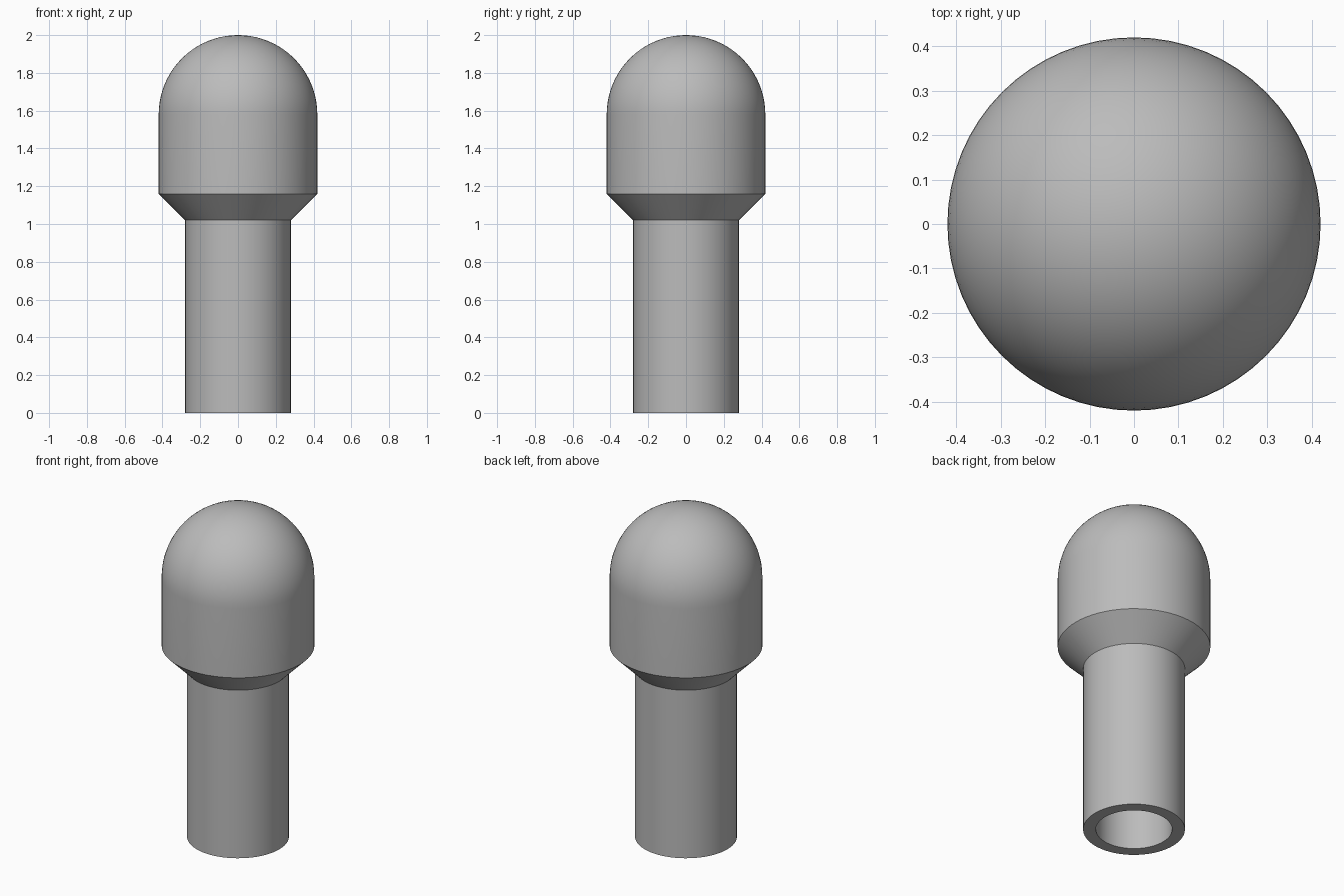
import bpy
import bmesh
from math import sin, cos, pi, radians

cube = bpy.data.objects.get("Cube")
if cube:
    bpy.data.objects.remove(cube, do_unlink=True)

SEGMENTS = 64
HEAD_R, STEM_R, BORE_R = 0.42, 0.28, 0.21
COLLAR_Z, HEAD_Z, DOME_Z = 1.02, 1.16, 1.58
DOME_STEPS = 20

# Plain grey material
grey = bpy.data.materials.new("plain grey")
grey.use_nodes = True
color = (0.5, 0.5, 0.5, 1)
grey.diffuse_color = color
grey.node_tree.nodes["Principled BSDF"].inputs["Base Color"].default_value = color


def lathe(name, profile):
    """Revolve a list of (radius, height) points about the z axis."""
    bm = bmesh.new()
    verts = [bm.verts.new((r, 0, z)) for r, z in profile]
    edges = [bm.edges.new(pair) for pair in zip(verts, verts[1:])]
    bmesh.ops.spin(bm, geom=verts + edges, cent=(0, 0, 0), axis=(0, 0, 1),
                   angle=2 * pi, steps=SEGMENTS, use_duplicate=False)
    bmesh.ops.remove_doubles(bm, verts=bm.verts, dist=0.0005)
    bmesh.ops.recalc_face_normals(bm, faces=bm.faces)
    mesh = bpy.data.meshes.new(name)
    bm.to_mesh(mesh)
    bm.free()
    mesh.materials.append(grey)
    obj = bpy.data.objects.new(name, mesh)
    bpy.context.collection.objects.link(obj)
    bpy.ops.object.select_all(action="DESELECT")
    obj.select_set(True)
    bpy.context.view_layer.objects.active = obj
    bpy.ops.object.shade_smooth_by_angle(angle=radians(30))
    return obj


# Blind bore, hollow stem, flared collar and straight head wall
profile = [(0, COLLAR_Z), (BORE_R, COLLAR_Z), (BORE_R, 0), (STEM_R, 0),
           (STEM_R, COLLAR_Z), (HEAD_R, HEAD_Z)]

# Hemispherical dome, ending on the axis
for i in range(DOME_STEPS):
    a = i / DOME_STEPS * pi / 2
    profile.append((HEAD_R * cos(a), DOME_Z + HEAD_R * sin(a)))
profile.append((0, DOME_Z + HEAD_R))

lathe("domed_plug", profile)
